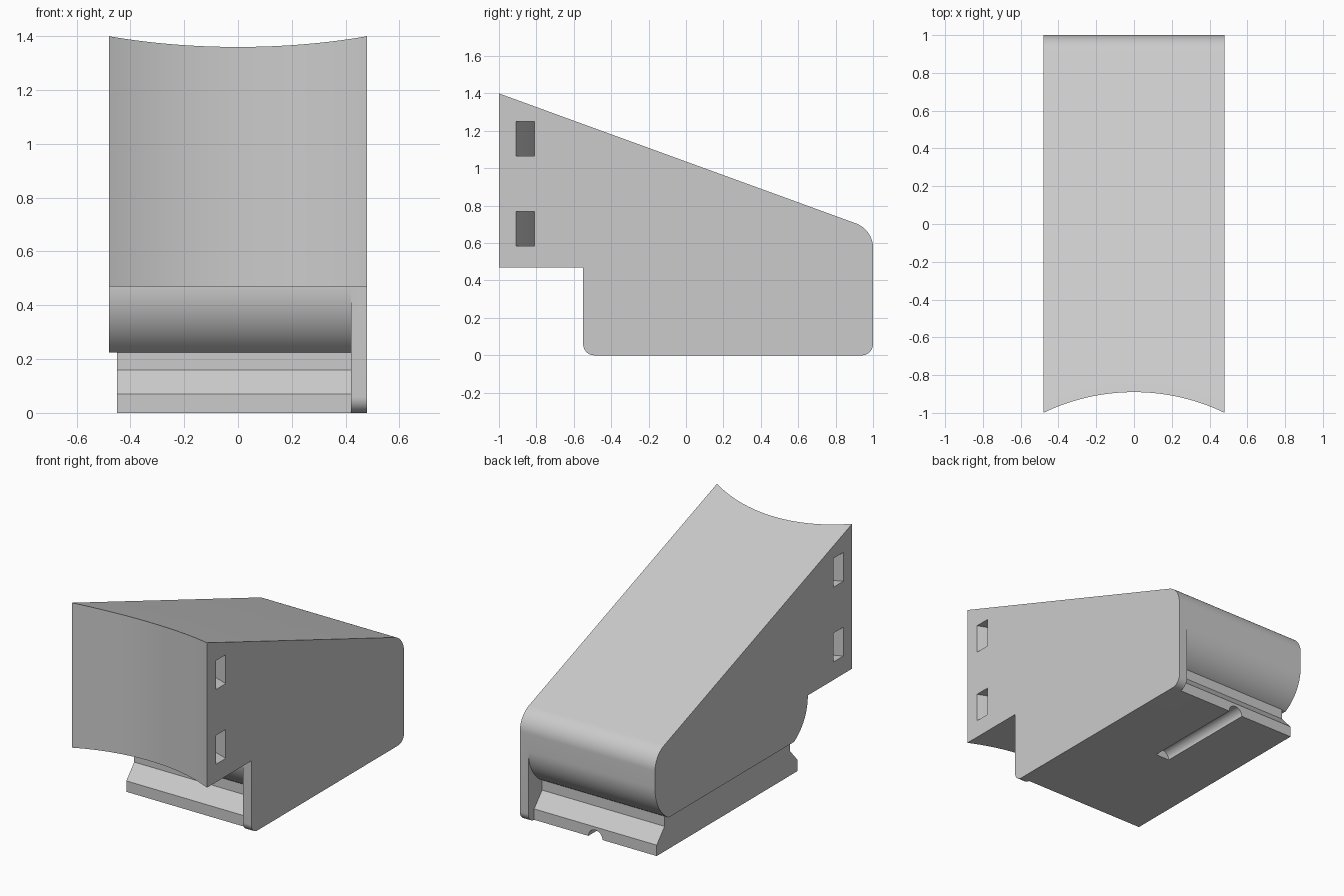
import bpy, bmesh
from math import sin, cos, radians, hypot
from mathutils import Vector

cube = bpy.data.objects.get("Cube")
if cube:
    bpy.data.objects.remove(cube, do_unlink=True)

grey = bpy.data.materials.new("plain_grey")
grey.use_nodes = True
colour = (0.6, 0.6, 0.6, 1)
grey.diffuse_color = colour
grey.node_tree.nodes["Principled BSDF"].inputs["Base Color"].default_value = colour


def arc(cx, cy, r, start, end, steps=16):
    angles = [radians(start + (end - start) * i / steps) for i in range(steps + 1)]
    return [(cx + r * cos(a), cy + r * sin(a)) for a in angles]


def prism(name, outline, axis, low, high):
    """Extrude a 2D outline along one axis."""
    place = {"x": lambda u, v: (low, u, v),
             "y": lambda u, v: (u, low, v),
             "z": lambda u, v: (u, v, low)}[axis]
    bm = bmesh.new()
    face = bm.faces.new([bm.verts.new(place(u, v)) for u, v in outline])
    new = bmesh.ops.extrude_face_region(bm, geom=[face])["geom"]
    shift = Vector([high - low if a == axis else 0 for a in "xyz"])
    bmesh.ops.translate(bm, vec=shift, verts=[g for g in new if isinstance(g, bmesh.types.BMVert)])
    bmesh.ops.recalc_face_normals(bm, faces=bm.faces)
    mesh = bpy.data.meshes.new(name)
    bm.to_mesh(mesh)
    bm.free()
    mesh.materials.append(grey)
    obj = bpy.data.objects.new(name, mesh)
    bpy.context.collection.objects.link(obj)
    return obj


def rectangle(u0, v0, u1, v1):
    return [(u0, v0), (u1, v0), (u1, v1), (u0, v1)]


def cut(target, cutter):
    cutter.hide_render = True
    mod = target.modifiers.new("cut", "BOOLEAN")
    mod.operation = "DIFFERENCE"
    mod.solver = "EXACT"
    mod.object = cutter
    bpy.context.view_layer.objects.active = target
    bpy.ops.object.modifier_apply(modifier=mod.name)
    bpy.data.objects.remove(cutter, do_unlink=True)


# Wedge body: sloped top, rounded rear and lower corners, notch under the front
HALF, SLOPE = 0.48, 0.364
top_r, low_r = 0.14, 0.06
top_z = 1.4 - 2 * SLOPE - top_r * 0.7
profile = [(-1.1, 0.47), (-0.55, 0.47)]
profile += arc(-0.55 + low_r, low_r, low_r, 180, 270)
profile += arc(1 - low_r, low_r, low_r, 270, 360)
profile += arc(1 - top_r, top_z, top_r, 0, 70)
profile += [(-1.1, 1.4 + 0.1 * SLOPE)]
body = prism("wedge_body", profile, "x", -HALF, HALF)

# Curved belly and dovetail rail, cut at front and rear, leaving the side plate
under = [(-0.8, 0.465)] + arc(-0.274, 0.465, 0.276, 180, 240)
under += [(-0.41, 0.225), (-0.41, 0.16), (-0.49, 0.07), (-0.49, -0.1), (-0.8, -0.1)]
cut(body, prism("front_cutter", under, "x", -0.7, 0.42))
cut(body, prism("rear_cutter", [(0.45 - y, z) for y, z in under], "x", -0.7, 0.42))
cut(body, prism("rail_end_cutter", rectangle(-0.8, -0.1, 1.2, 0.225), "x", -0.7, -0.45))

# Concave front face
AXIS_Y, FRONT_R = -1.992, 1.102
cut(body, prism("front_curve_cutter", arc(0, AXIS_Y, FRONT_R, 20, 160, 96), "z", -0.2, 1.8))

# Curved strap slots running through from side to side
inner, outer = hypot(HALF, -0.91 - AXIS_Y), hypot(HALF, -0.81 - AXIS_Y)
ring = arc(0, AXIS_Y, inner, 60, 120, 40) + arc(0, AXIS_Y, outer, 120, 60, 40)
for low in (0.585, 1.065):
    cut(body, prism("strap_slot_cutter", ring, "z", low, low + 0.185))

# Round groove under the rail, open at the rear
cut(body, prism("groove_cutter", arc(-0.015, 0, 0.05, 0, 345, 23), "y", 0.25, 1.1))

bpy.ops.object.select_all(action="DESELECT")
body.select_set(True)
bpy.context.view_layer.objects.active = body
bpy.ops.object.shade_smooth_by_angle(angle=radians(25))
